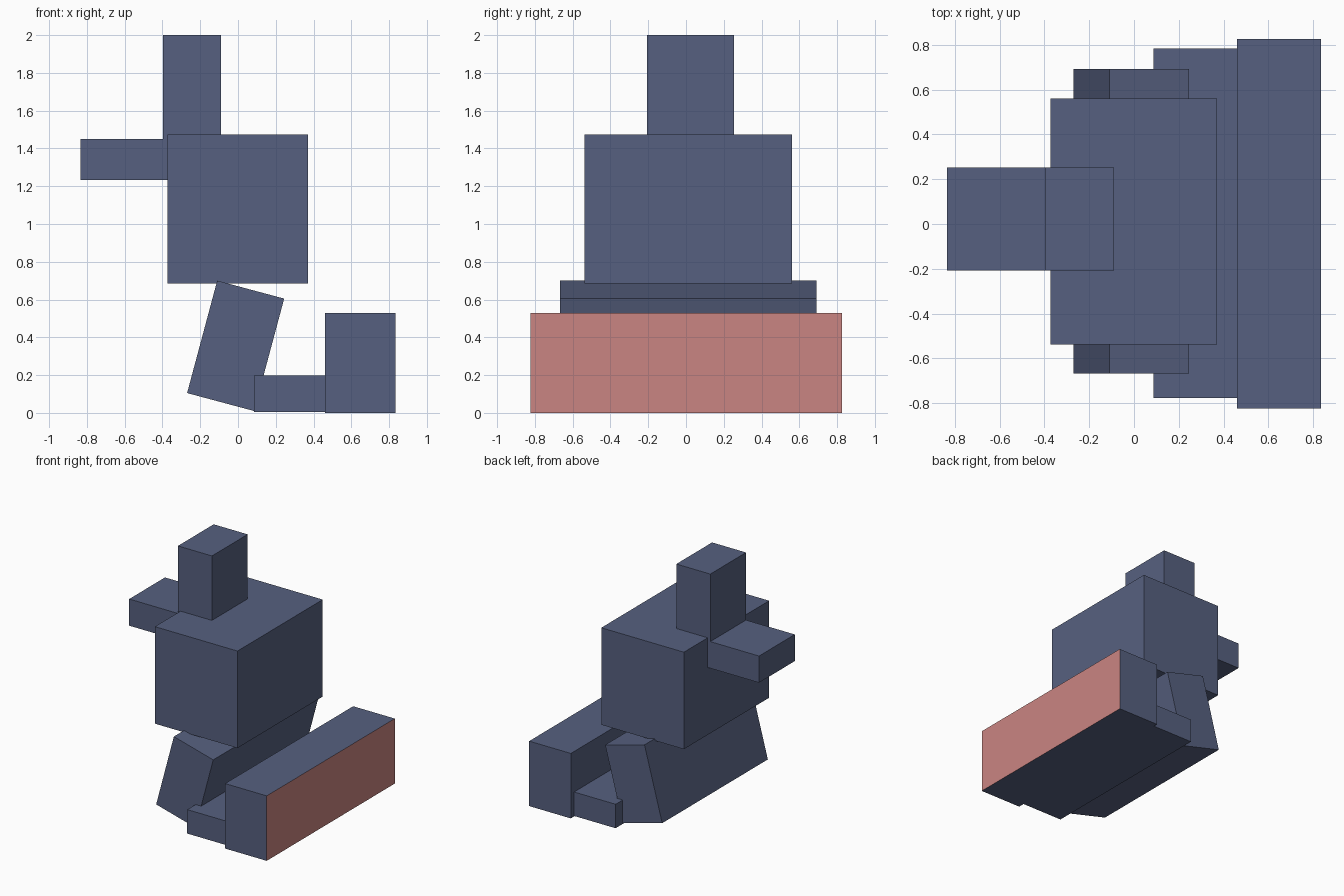
import bpy
from math import radians

cube = bpy.data.objects.get("Cube")
if cube:
    bpy.data.objects.remove(cube, do_unlink=True)


def make_material(name, rgb):
    mat = bpy.data.materials.new(name)
    mat.use_nodes = True
    color = (*rgb, 1)
    mat.diffuse_color = color
    mat.node_tree.nodes["Principled BSDF"].inputs["Base Color"].default_value = color
    return mat


slate = make_material("slate blue", (0.094, 0.118, 0.214))
rose = make_material("rose red", (0.59, 0.235, 0.223))


def box(name, x, y, z, tilt=0):
    """Box spanning the given (low, high) ranges, tilted about its own y axis."""
    bpy.ops.mesh.primitive_cube_add(
        size=1, location=[(a + b) / 2 for a, b in (x, y, z)])
    obj = bpy.context.object
    obj.name = name
    size = [b - a for a, b in (x, y, z)]
    for v in obj.data.vertices:
        v.co = [c * s for c, s in zip(v.co, size)]
    obj.rotation_euler.y = radians(tilt)
    obj.data.materials.append(slate)
    return obj


# Upper body
box("torso", (-0.373, 0.371), (-0.537, 0.56), (0.685, 1.475))
box("head", (-0.396, -0.09), (-0.207, 0.253), (1.44, 2.0))
box("rear_arm", (-0.835, -0.36), (-0.207, 0.253), (1.233, 1.45))

# Leaning leg block
box("leg", (-0.196, 0.171), (-0.668, 0.691), (0.047, 0.663), tilt=15)

# Foot and its tall toe block
box("foot", (0.086, 0.47), (-0.776, 0.783), (0.004, 0.199))
toe = box("toe_block", (0.46, 0.835), (-0.823, 0.825), (0.0, 0.529))

# Red outer face of the toe block
toe.data.materials.append(rose)
for face in toe.data.polygons:
    if face.normal.x > 0.9:
        face.material_index = 1
